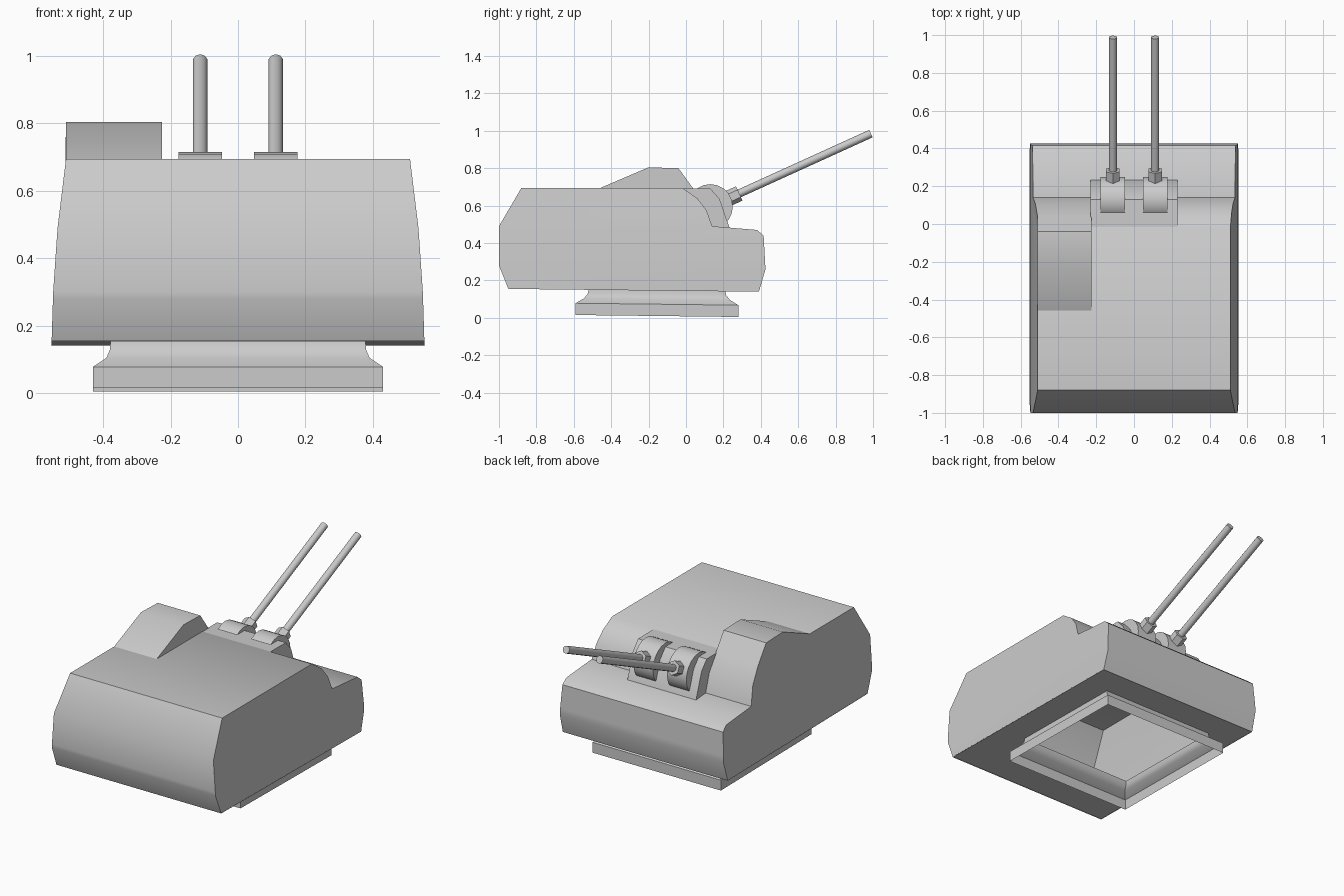
import bpy, bmesh, math
from mathutils import Vector

if "Cube" in bpy.data.objects:
    bpy.data.objects.remove(bpy.data.objects["Cube"])

grey = bpy.data.materials.new("light grey paint")
grey.use_nodes = True
grey.diffuse_color = (0.6, 0.6, 0.6, 1)
grey.node_tree.nodes["Principled BSDF"].inputs["Base Color"].default_value = (0.6, 0.6, 0.6, 1)


def finish(name, bm, angle=36):
    mesh = bpy.data.meshes.new(name)
    bm.to_mesh(mesh)
    bm.free()
    mesh.materials.append(grey)
    mesh.shade_smooth()
    mesh.set_sharp_from_angle(angle=math.radians(angle))
    obj = bpy.data.objects.new(name, mesh)
    bpy.context.collection.objects.link(obj)
    return obj


def side_x(z):
    """Half width of the turret at height z: the sides lean inwards."""
    steps = [(0.14, 0.553), (0.3, 0.548), (0.49, 0.535), (0.695, 0.51), (2, 0.51)]
    for (z0, w0), (z1, w1) in zip(steps, steps[1:]):
        if z <= z1:
            return w0 + (w1 - w0) * max(0, z - z0) / (z1 - z0)


def prism(profile, x0, x1):
    """Extrude a (y, z) profile across x; x0 and x1 are functions of height."""
    bm = bmesh.new()
    face = bm.faces.new([bm.verts.new((-1, y, z)) for y, z in profile])
    ext = bmesh.ops.extrude_face_region(bm, geom=[face])["geom"]
    for v in ext:
        if isinstance(v, bmesh.types.BMVert):
            v.co.x = 1
    # extra loops where the sides change slope
    for z in (0.3, 0.49):
        bmesh.ops.bisect_plane(bm, geom=bm.verts[:] + bm.edges[:] + bm.faces[:],
                               dist=1e-5, plane_co=(0, 0, z), plane_no=(0, 0, 1))
    for v in bm.verts:
        v.co.x = x0(v.co.z) if v.co.x < 0 else x1(v.co.z)
    bmesh.ops.recalc_face_normals(bm, faces=bm.faces[:])
    return bm


def rod(name, start, end, radius, sides):
    start, end = Vector(start), Vector(end)
    bm = bmesh.new()
    bmesh.ops.create_cone(bm, cap_ends=True, segments=sides, radius1=radius,
                          radius2=radius, depth=(end - start).length)
    obj = finish(name, bm, 50)
    obj.rotation_mode = 'QUATERNION'
    obj.rotation_quaternion = (end - start).to_track_quat('Z', 'Y')
    obj.location = (start + end) / 2
    return obj


# Turret shell, open underneath
shell = [(-0.88, 0.695), (-1, 0.49), (-1, 0.28), (-0.95, 0.155), (0.39, 0.14),
         (0.425, 0.26), (0.415, 0.44), (0.38, 0.47), (0.14, 0.49),
         (0.11, 0.575), (0.06, 0.64), (-0.02, 0.695)]
bm = prism(shell, lambda z: -side_x(z), side_x)
bm.normal_update()
bmesh.ops.delete(bm, geom=[f for f in bm.faces if f.normal.z < -0.9], context='FACES')
finish("turret_shell", bm)

# Raised sight housing on one side
hump = [(-0.46, 0.694), (-0.2, 0.805), (-0.04, 0.8), (0.04, 0.69), (0.105, 0.6),
        (0.14, 0.49), (0.1, 0.49), (-0.03, 0.68)]
finish("sight_housing", prism(hump, lambda z: -side_x(z), lambda z: -0.225))

# Gun housing between the side decks
cradle = [(-0.02, 0.693), (0.13, 0.692), (0.18, 0.635), (0.235, 0.475), (0.1, 0.48)]
finish("gun_housing", prism(cradle, lambda z: -0.23, lambda z: 0.23))

# Floor, neck and flange as one open square loft: half width, y range, height
rings = [(0.553, -0.95, 0.39, 0.144), (0.378, -0.52, 0.21, 0.144),
         (0.38, -0.525, 0.215, 0.12), (0.39, -0.545, 0.235, 0.095),
         (0.43, -0.59, 0.28, 0.068), (0.43, -0.59, 0.28, 0.005)]
bm = bmesh.new()
loops = []
for w, y0, y1, z in rings:
    loops.append([bm.verts.new((x, y, z - 0.012 * (y - 0.28)))
                  for x, y in ((-w, y0), (w, y0), (w, y1), (-w, y1))])
for a, b in zip(loops, loops[1:]):
    for i in range(4):
        j = (i + 1) % 4
        bm.faces.new((a[i], b[i], b[j], a[j]))
finish("floor_and_base", bm)

# Twin guns: rotating drum, hexagonal collar and long barrel
pivot = Vector((0, 0.13, 0.595))
aim = Vector((0, 0.988 - 0.13, 0.985 - 0.595)).normalized()
for side, x in (("right", -0.112), ("left", 0.112)):
    centre = pivot + Vector((x, 0, 0))
    half = Vector((0.065, 0, 0))
    rod(side + "_gun_drum", centre - half, centre + half, 0.12, 20)
    rod(side + "_gun_collar", centre + aim * 0.1, centre + aim * 0.17, 0.042, 6)
    rod(side + "_gun_barrel", centre + aim * 0.1, centre + aim * 0.943, 0.022, 10)
